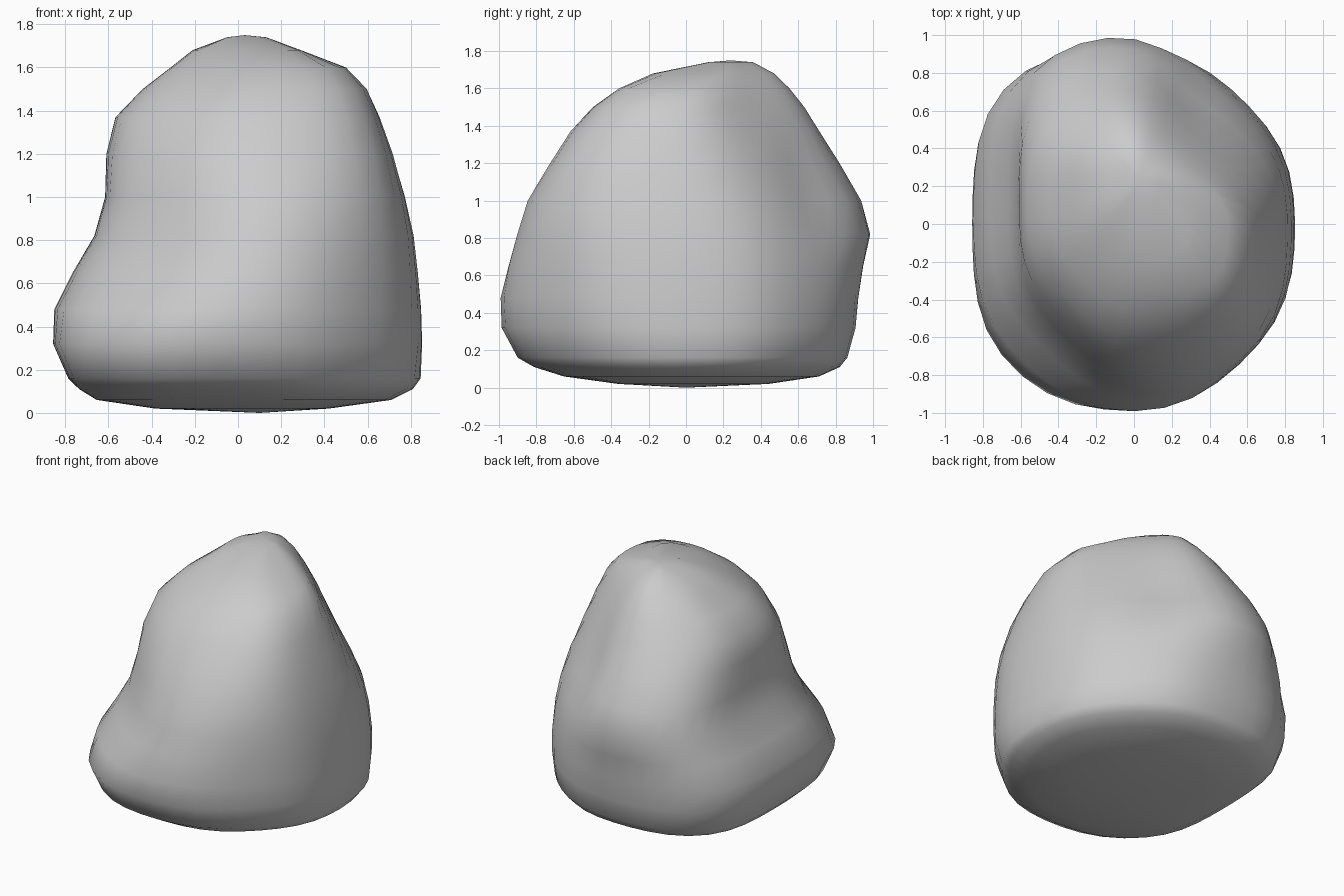
import bpy, bmesh, math
from mathutils import Vector

cube = bpy.data.objects.get("Cube")
if cube:
    bpy.data.objects.remove(cube, do_unlink=True)

SIDES = 40
SHARPNESS = 9   # higher gives flatter sides and tighter corners

# Each ring: height, then reach towards
# +x, +x+y, +y, -x+y, -x, -x-y, -y, +x-y
RINGS = [
    (.02, .42, .44, .44, .48, .38, .40, .36, .42),
    (.06, .71, .70, .71, .78, .65, .69, .65, .70),
    (.11, .81, .80, .82, .90, .73, .84, .81, .81),
    (.16, .845, .85, .86, .95, .78, .93, .90, .86),
    (.32, .85, .87, .905, 1.0, .85, 1.0, .99, .91),
    (.48, .845, .87, .92, 1.01, .845, .93, 1.0, .92),
    (.65, .83, .85, .95, .99, .76, .80, .97, .92),
    (.82, .81, .81, 1.0, .96, .66, .72, .92, .915),
    (1.0, .77, .74, .95, .92, .61, .675, .86, .89),
    (1.2, .715, .64, .83, .82, .605, .62, .73, .83),
    (1.37, .655, .56, .72, .69, .565, .53, .62, .74),
    (1.5, .60, .49, .64, .58, .44, .40, .50, .65),
    (1.6, .50, .43, .56, .48, .31, .25, .36, .55),
    (1.68, .29, .36, .48, .38, .21, .10, .18, .33),
    (1.74, .13, .27, .36, .30, .05, -.03, -.12, .02),
]

# Shallow hollow worn into the back: centre, radius, depth
HOLLOW = (Vector((.32, .74, 1.08)), .22, .05)


def make_ring(bm, z, reach):
    """Rounded eight-sided section whose centre drifts back with height."""
    drift = (z / 1.74) ** 2
    cx, cy = .04 * drift, .24 * drift
    walls = []
    for i, r in enumerate(reach):
        a = i * math.pi / 4
        walls.append((a, r - cx * math.cos(a) - cy * math.sin(a)))
    centre, radius, depth = HOLLOW
    verts = []
    for k in range(SIDES):
        t = 2 * math.pi * k / SIDES
        total = sum((max(0, math.cos(t - a)) / h) ** SHARPNESS for a, h in walls)
        r = 1.01 * total ** (-1 / SHARPNESS)
        out = Vector((math.cos(t), math.sin(t), 0))
        point = Vector((cx, cy, z)) + out * r
        point -= out * depth * math.exp(-((point - centre).length / radius) ** 2)
        verts.append(bm.verts.new(point))
    return verts


# Loft the boulder through its rings
bm = bmesh.new()
rings = [make_ring(bm, row[0], row[1:]) for row in RINGS]
for low, high in zip(rings, rings[1:]):
    for k in range(SIDES):
        n = (k + 1) % SIDES
        bm.faces.new((low[k], low[n], high[n], high[k]))

# Close the underside and the crown
base = bm.verts.new((.1, 0, 0))
crown = bm.verts.new((.03, .24, 1.75))
for k in range(SIDES):
    n = (k + 1) % SIDES
    bm.faces.new((base, rings[0][n], rings[0][k]))
    bm.faces.new((crown, rings[-1][k], rings[-1][n]))
bmesh.ops.recalc_face_normals(bm, faces=bm.faces)

mesh = bpy.data.meshes.new("boulder")
bm.to_mesh(mesh)
bm.free()
mesh.shade_smooth()
boulder = bpy.data.objects.new("boulder", mesh)
bpy.context.collection.objects.link(boulder)

# Plain grey stone
stone = bpy.data.materials.new("grey_stone")
stone.use_nodes = True
colour = (.6, .6, .6, 1)
stone.diffuse_color = colour
stone.node_tree.nodes["Principled BSDF"].inputs["Base Color"].default_value = colour
mesh.materials.append(stone)
